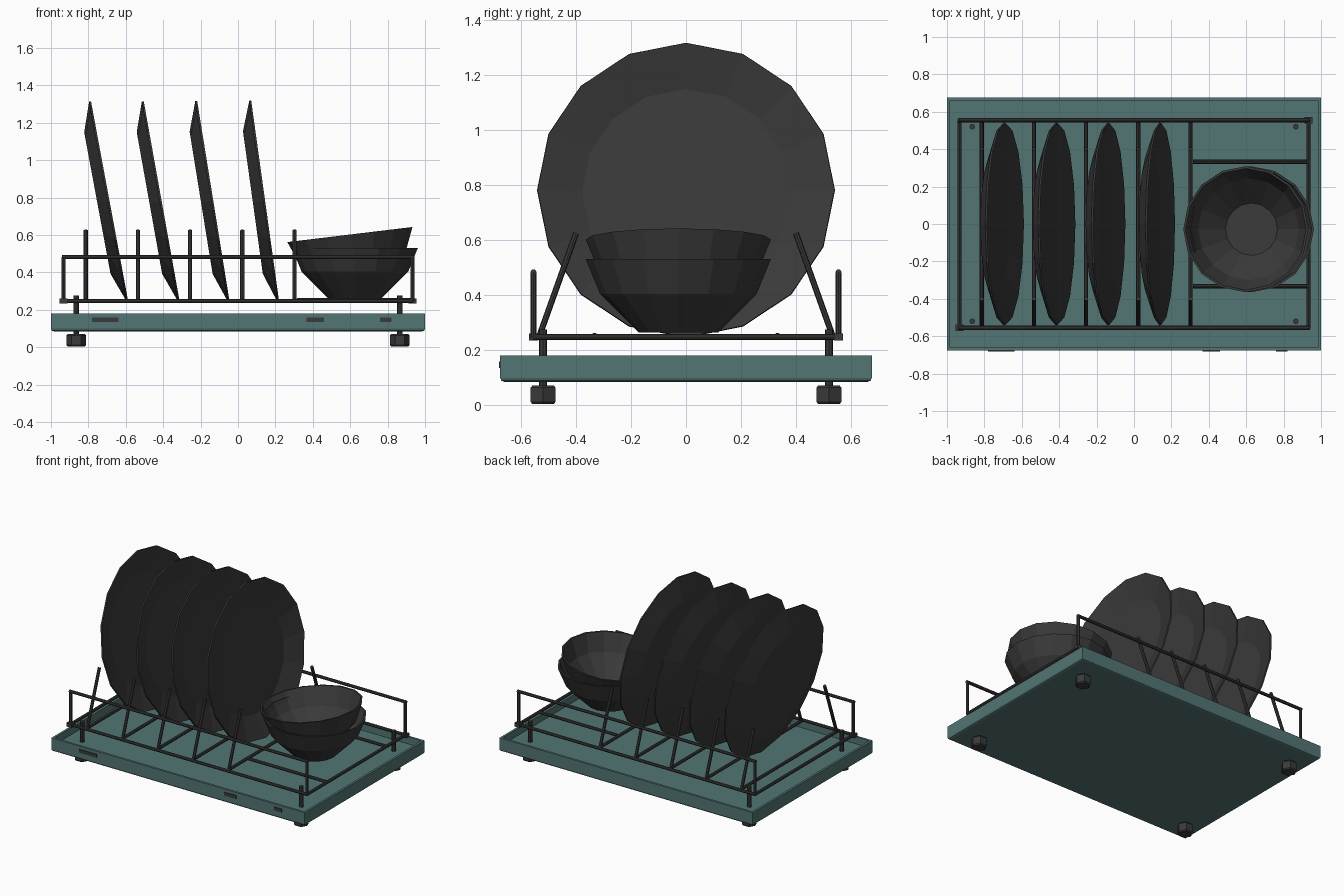
import bpy, bmesh, math
from mathutils import Vector, Matrix

cube = bpy.data.objects.get("Cube")
if cube:
    bpy.data.objects.remove(cube)


def material(name, rgb):
    m = bpy.data.materials.new(name)
    m.use_nodes = True
    m.diffuse_color = (*rgb, 1)
    m.node_tree.nodes["Principled BSDF"].inputs["Base Color"].default_value = (*rgb, 1)
    return m


teal = material("teal", (0.085, 0.18, 0.175))
charcoal = material("charcoal", (0.042, 0.042, 0.042))


def finish(bm, name, mat):
    bmesh.ops.recalc_face_normals(bm, faces=bm.faces)
    mesh = bpy.data.meshes.new(name)
    bm.to_mesh(mesh)
    bm.free()
    mesh.materials.append(mat)
    obj = bpy.data.objects.new(name, mesh)
    bpy.context.scene.collection.objects.link(obj)
    return obj


def box(name, center, size, mat):
    bm = bmesh.new()
    bmesh.ops.create_cube(bm, size=1, matrix=Matrix.Translation(center) @ Matrix.Diagonal((*size, 1)))
    return finish(bm, name, mat)


def rod(name, a, b, radius=0.011, sides=8):
    a, b = Vector(a), Vector(b)
    bm = bmesh.new()
    turn = (b - a).to_track_quat('Z', 'Y').to_matrix().to_4x4()
    bmesh.ops.create_cone(bm, cap_ends=True, segments=sides, radius1=radius, radius2=radius,
                          depth=(b - a).length, matrix=Matrix.Translation((a + b) / 2) @ turn)
    return finish(bm, name, charcoal)


def lathe(name, profile, sides=16):
    """Spin an (r, z) outline that starts and ends on the axis."""
    bm = bmesh.new()
    verts = [bm.verts.new((r, 0, z)) for r, z in profile]
    edges = [bm.edges.new(pair) for pair in zip(verts, verts[1:])]
    bmesh.ops.spin(bm, geom=verts + edges, cent=(0, 0, 0), axis=(0, 0, 1),
                   angle=math.tau, steps=sides)
    bmesh.ops.remove_doubles(bm, verts=bm.verts, dist=0.0005)
    return finish(bm, name, charcoal)


# Drip tray: a slab with an inset, sunken floor
tray = box("drip_tray", (0, 0, 0.132), (2, 1.352, 0.095), teal)
bm = bmesh.new()
bm.from_mesh(tray.data)
bm.faces.ensure_lookup_table()
top = max(bm.faces, key=lambda f: f.calc_center_median().z)
bmesh.ops.inset_region(bm, faces=[top], thickness=0.023)
floor = bmesh.ops.extrude_face_region(bm, geom=[top])["geom"]
bmesh.ops.delete(bm, geom=[top], context='FACES')
bmesh.ops.translate(bm, vec=(0, 0, -0.05), verts=[g for g in floor if isinstance(g, bmesh.types.BMVert)])
under = [e for e in bm.edges if all(v.co.z < 0.09 for v in e.verts)]
bmesh.ops.bevel(bm, geom=under, offset=0.014, segments=2, profile=0.5, affect='EDGES')
bmesh.ops.recalc_face_normals(bm, faces=bm.faces)
bm.to_mesh(tray.data)
bm.free()

# Dark slots on the tray front
for x, width in ((-0.71, 0.14), (0.413, 0.095), (0.79, 0.06)):
    box("tray_slot", (x, -0.677, 0.147), (width, 0.008, 0.024), charcoal)

# Legs and hexagonal feet
for x in (-0.865, 0.865):
    for y in (-0.52, 0.52):
        rod("leg", (x, y, 0.06), (x, y, 0.275), 0.015)
        foot = lathe("foot", [(0, 0), (0.045, 0), (0.052, 0.008), (0.052, 0.06), (0.045, 0.068), (0, 0.068)], 6)
        foot.location = (x, y, 0.003)

# Wire frame: base rectangle with a raised hoop at the front and back
X, Y, LOW, HIGH = 0.933, 0.555, 0.247, 0.483
for s in (-1, 1):
    rod("base_rail_long", (-X, s * Y, LOW), (X, s * Y, LOW))
    rod("base_rail_short", (s * X, -Y, LOW), (s * X, Y, LOW))
    rod("hoop_rail", (-X - 0.008, s * Y, HIGH), (X + 0.008, s * Y, HIGH))
    for x in (-X, X):
        rod("hoop_post", (x, s * Y, LOW), (x, s * Y, HIGH))
    box("corner_clamp", (s * X, s * Y, LOW), (0.042, 0.034, 0.026), charcoal)
    rod("bowl_rail", (0.315, s * 0.333, 0.252), (X, s * 0.333, 0.252))

# Cross wires, each ending in inward leaning prongs
for i in range(5):
    x = -0.814 + i * 0.279
    rod("cross_wire", (x, -Y, LOW), (x, Y, LOW))
    for s in (-1, 1):
        rod("prong", (x, s * 0.535, LOW), (x, s * 0.4, 0.625))

# Leaning plates: x at the top and bottom of each rim
for top_x, low_x in ((-0.79, -0.592), (-0.508, -0.317), (-0.222, -0.05), (0.067, 0.215)):
    plate = lathe("plate", [(0, 0), (0.385, 0), (0.542, 0.056), (0.54, 0.066), (0.378, 0.014), (0, 0.014)])
    tilt = math.atan2(low_x - top_x, 1.065)
    plate.rotation_euler = (0, math.pi / 2 - tilt, 0)
    axis = Vector((math.cos(tilt), 0, math.sin(tilt)))
    plate.location = Vector(((top_x + low_x) / 2, 0, 0.782)) - axis * 0.062

# Two nested bowls, the upper one tipped
for name, place, tilt in (("lower_bowl", (0.625, -0.028, 0.264), 0),
                          ("upper_bowl", (0.63, -0.028, 0.337), -0.12)):
    bowl = lathe(name, [(0, 0), (0.145, 0), (0.285, 0.14), (0.337, 0.267),
                        (0.325, 0.267), (0.272, 0.146), (0.14, 0.014), (0, 0.014)])
    bowl.location = place
    bowl.rotation_euler = (0, tilt, 0)
